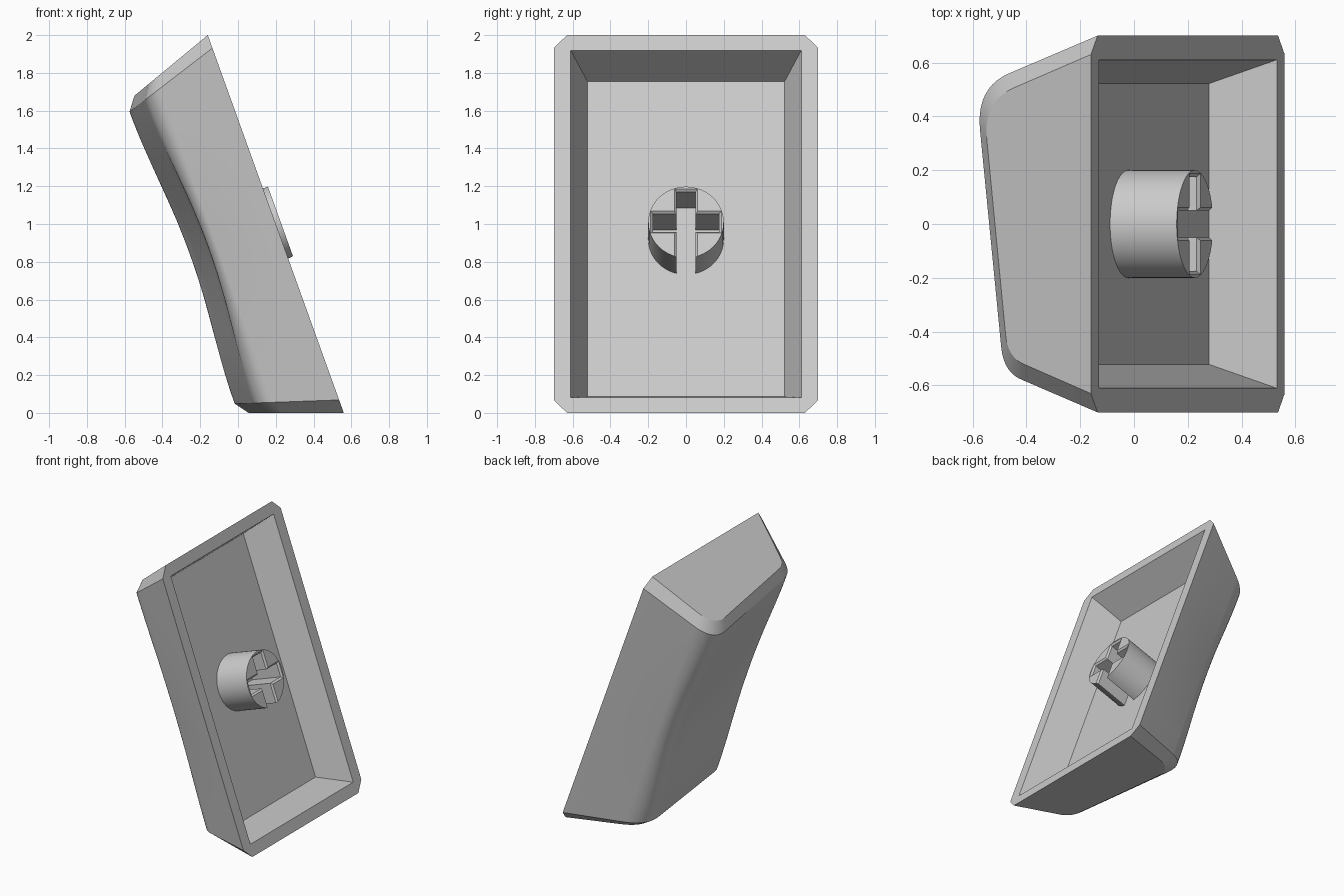
import bpy
import bmesh
from math import cos, pi, radians
from mathutils import Matrix, Vector

old = bpy.data.objects.get("Cube")
if old:
    bpy.data.objects.remove(old, do_unlink=True)

grey = bpy.data.materials.new("light grey plastic")
grey.use_nodes = True
grey.diffuse_color = (0.6, 0.6, 0.6, 1)
grey.node_tree.nodes["Principled BSDF"].inputs["Base Color"].default_value = (0.6, 0.6, 0.6, 1)

# Local frame: x along the cap's length, y across it, z from open rim to dished top
TILT = Matrix.Translation((0.2, 0, 1)) @ Matrix.Rotation(radians(-109.8), 4, "Y")
HALF_LENGTH, SLOPE = 1.063, 0.36


def loft(name, rings):
    """Skin closed rings of points and cap both ends."""
    bm = bmesh.new()
    rows = [[bm.verts.new(p) for p in ring] for ring in rings]
    for a, b in zip(rows, rows[1:]):
        for i in range(len(a)):
            j = (i + 1) % len(a)
            bm.faces.new((a[i], a[j], b[j], b[i]))
    bm.faces.new(rows[0])
    bm.faces.new(rows[-1])
    bmesh.ops.recalc_face_normals(bm, faces=bm.faces)
    mesh = bpy.data.meshes.new(name)
    bm.to_mesh(mesh)
    bm.free()
    mesh.materials.append(grey)
    obj = bpy.data.objects.new(name, mesh)
    bpy.context.collection.objects.link(obj)
    obj.matrix_world = TILT
    return obj


def box_ring(x0, x1, y, z):
    return [(x0, -y, z), (x1, -y, z), (x1, y, z), (x0, y, z)]


def carve(obj, cutters):
    """Subtract the cutters, then discard them."""
    for cutter in cutters:
        cutter.hide_render = True
        mod = obj.modifiers.new("cut", "BOOLEAN")
        mod.operation = "DIFFERENCE"
        mod.solver = "EXACT"
        mod.object = cutter
    bpy.context.view_layer.update()
    graph = bpy.context.evaluated_depsgraph_get()
    mesh = bpy.data.meshes.new_from_object(obj.evaluated_get(graph))
    obj.modifiers.clear()
    obj.data = mesh
    for cutter in cutters:
        bpy.data.objects.remove(cutter, do_unlink=True)


def smooth(obj):
    bpy.ops.object.select_all(action="DESELECT")
    obj.select_set(True)
    bpy.context.view_layer.objects.active = obj
    bpy.ops.object.shade_smooth_by_angle(angle=radians(28))


# Cross-section of the shell as (y, height, dish weight)
def rounding(start, corner, end, steps=10):
    a, c, b = Vector(start), Vector(corner), Vector(end)
    for i in range(steps + 1):
        t = i / steps
        p = a * (1 - t) ** 2 + c * 2 * t * (1 - t) + b * t * t
        yield (p.x, p.y, t)


low_side = list(rounding((-0.58, 0.335), (-0.553, 0.418), (-0.46, 0.43)))
high_side = list(rounding((0.56, 0.395), (0.507, 0.543), (0.35, 0.525)))
middle = [(-0.46 + 0.81 * k / 6, 0.43 + 0.095 * k / 6, 1) for k in range(1, 6)]
section = [(-0.7, 0, 0)] + low_side + middle + high_side[::-1] + [(0.7, 0, 0)]


def end_ring(side, scale=0.9):
    return [(side * (HALF_LENGTH - SLOPE * h * scale), y * scale, h * scale)
            for y, h, w in section]


def body_ring(s):
    dip = 0.055 * (0.5 + 0.5 * cos(pi * s))
    return [(s * (0.99 - 0.32 * h), y, h - dip * w) for y, h, w in section]


# Shell: sloped walls, bevelled ends, shallow dish along the length
STATIONS = 32
rings = [end_ring(-1)]
rings += [body_ring(-1 + 2 * k / STATIONS) for k in range(STATIONS + 1)]
rings += [end_ring(1)]
shell = loft("keycap_shell", rings)

# Tapered hollow in the underside
FLOOR = 0.235
grow = 0.09 / FLOOR * 0.05
hollow = loft("hollow_cutter", [
    box_ring(-0.977 - grow, 0.977 + grow, 0.61 + grow, -0.05),
    box_ring(-0.887, 0.887, 0.522, FLOOR)])
carve(shell, [hollow])
smooth(shell)

# Round stem rising from the hollow floor
RIM = -0.028
SIDES = 64
circle = [Matrix.Rotation(2 * pi * k / SIDES, 3, "Z") @ Vector((0.2, 0, 0)) for k in range(SIDES)]
stem = loft("switch_stem", [[(p.x, p.y, z) for p in circle] for z in (RIM, FLOOR + 0.005)])

# Cross-shaped slot, open at the lower side, with a bevelled mouth
cutters = []
for x0, x1, y in ((-0.05, 0.05, 0.175), (-0.3, 0.175, 0.05)):
    cutters.append(loft("slot_cutter", [box_ring(x0, x1, y, RIM - 0.02), box_ring(x0, x1, y, 0.3)]))
    m = 0.024
    cutters.append(loft("mouth_cutter", [box_ring(x0 - m, x1 + m, y + m, RIM - 0.012),
                                         box_ring(x0, x1, y, RIM + 0.012)]))
carve(stem, cutters)
smooth(stem)
